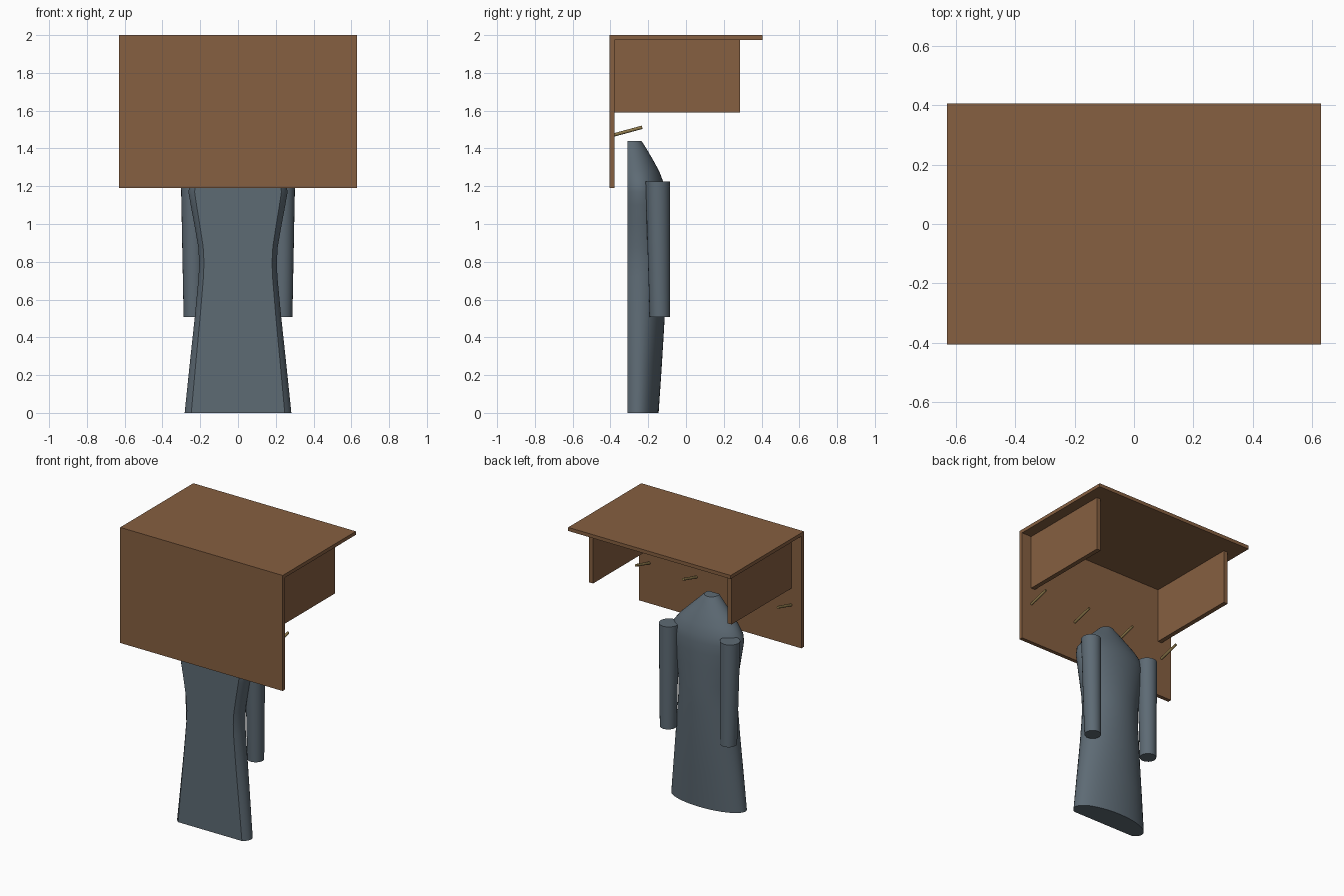
import bpy, bmesh, math
from mathutils import Vector

if "Cube" in bpy.data.objects:
    bpy.data.objects.remove(bpy.data.objects["Cube"])


def material(name, color):
    m = bpy.data.materials.new(name)
    m.diffuse_color = (*color, 1)
    m.use_nodes = True
    m.node_tree.nodes["Principled BSDF"].inputs["Base Color"].default_value = m.diffuse_color
    return m


wood = material("wood", (0.24, 0.115, 0.052))
brass = material("brass", (0.27, 0.19, 0.07))
cloth = material("cloth", (0.11, 0.145, 0.175))


def add_object(name, bm, mat, smooth=False):
    bmesh.ops.recalc_face_normals(bm, faces=bm.faces)
    mesh = bpy.data.meshes.new(name)
    bm.to_mesh(mesh)
    bm.free()
    mesh.materials.append(mat)
    ob = bpy.data.objects.new(name, mesh)
    bpy.context.collection.objects.link(ob)
    if smooth:
        bpy.ops.object.select_all(action='DESELECT')
        ob.select_set(True)
        bpy.context.view_layer.objects.active = ob
        bpy.ops.object.shade_smooth_by_angle(angle=math.radians(35))
    return ob


def board(name, x, y, z):
    bm = bmesh.new()
    bmesh.ops.create_cube(bm, size=1)
    for v in bm.verts:
        v.co = [lo + (c + 0.5) * (hi - lo) for c, (lo, hi) in zip(v.co, (x, y, z))]
    return add_object(name, bm, wood)


def loft(name, rings, mat):
    bm = bmesh.new()
    loops = [[bm.verts.new(p) for p in ring] for ring in rings]
    n = len(loops[0])
    for a, b in zip(loops, loops[1:]):
        for i in range(n):
            j = (i + 1) % n
            bm.faces.new((a[i], a[j], b[j], b[i]))
    bm.faces.new(loops[0])
    bm.faces.new(loops[-1])
    return add_object(name, bm, mat, True)


def rod(name, start, end, r1, r2, mat, sides, level=False):
    # level keeps the end caps horizontal
    start, end = Vector(start), Vector(end)
    d = Vector((0, 0, 1)) if level else (end - start).normalized()
    u = Vector((1, 0, 0))
    w = d.cross(u)
    angles = [2 * math.pi * i / sides for i in range(sides)]
    return loft(name, [[p + r * (u * math.cos(t) + w * math.sin(t)) for t in angles]
                       for p, r in ((start, r1), (end, r2))], mat)


# Wooden rack
board("back_panel", (-0.63, 0.63), (-0.405, -0.378), (1.19, 1.975))
board("top_shelf", (-0.63, 0.63), (-0.405, 0.405), (1.975, 2.0))
for side, x in (("left", -0.537), ("right", 0.537)):
    board(side + "_bracket", (x - 0.016, x + 0.016), (-0.378, 0.285), (1.59, 1.975))

# Tilted pegs
for i in range(4):
    x = -0.55 + i * 1.1 / 3
    rod(f"peg_{i + 1}", (x, -0.38, 1.472), (x, -0.232, 1.512), 0.009, 0.009, brass, 12)

# Coat body: ellipse sections with a flat side toward the panel (z, half width, outer y)
FLAT_Y = -0.31
sections = [(0, 0.283, -0.145), (0.25, 0.257, -0.128), (0.5, 0.23, -0.113),
            (0.72, 0.209, -0.105), (0.8, 0.206, -0.103), (0.88, 0.211, -0.103),
            (1.0, 0.232, -0.104), (1.1, 0.251, -0.106), (1.17, 0.263, -0.11),
            (1.22, 0.255, -0.119), (1.28, 0.208, -0.142), (1.34, 0.148, -0.175),
            (1.4, 0.088, -0.21), (1.44, 0.048, -0.236)]
start = math.radians(-29)
sweep = math.pi - 2 * start
rings = []
for z, half, outer in sections:
    ry = (outer - FLAT_Y) / (1 - math.sin(start))
    cy = outer - ry
    rings.append([(half * math.cos(start + sweep * i / 28),
                   cy + ry * math.sin(start + sweep * i / 28), z) for i in range(29)])
loft("coat_body", rings, cloth)

# Sleeves
for side, s in (("left", -1), ("right", 1)):
    rod(side + "_sleeve", (s * 0.234, -0.138, 0.507), (s * 0.237, -0.15, 1.225),
        0.054, 0.065, cloth, 24, level=True)
